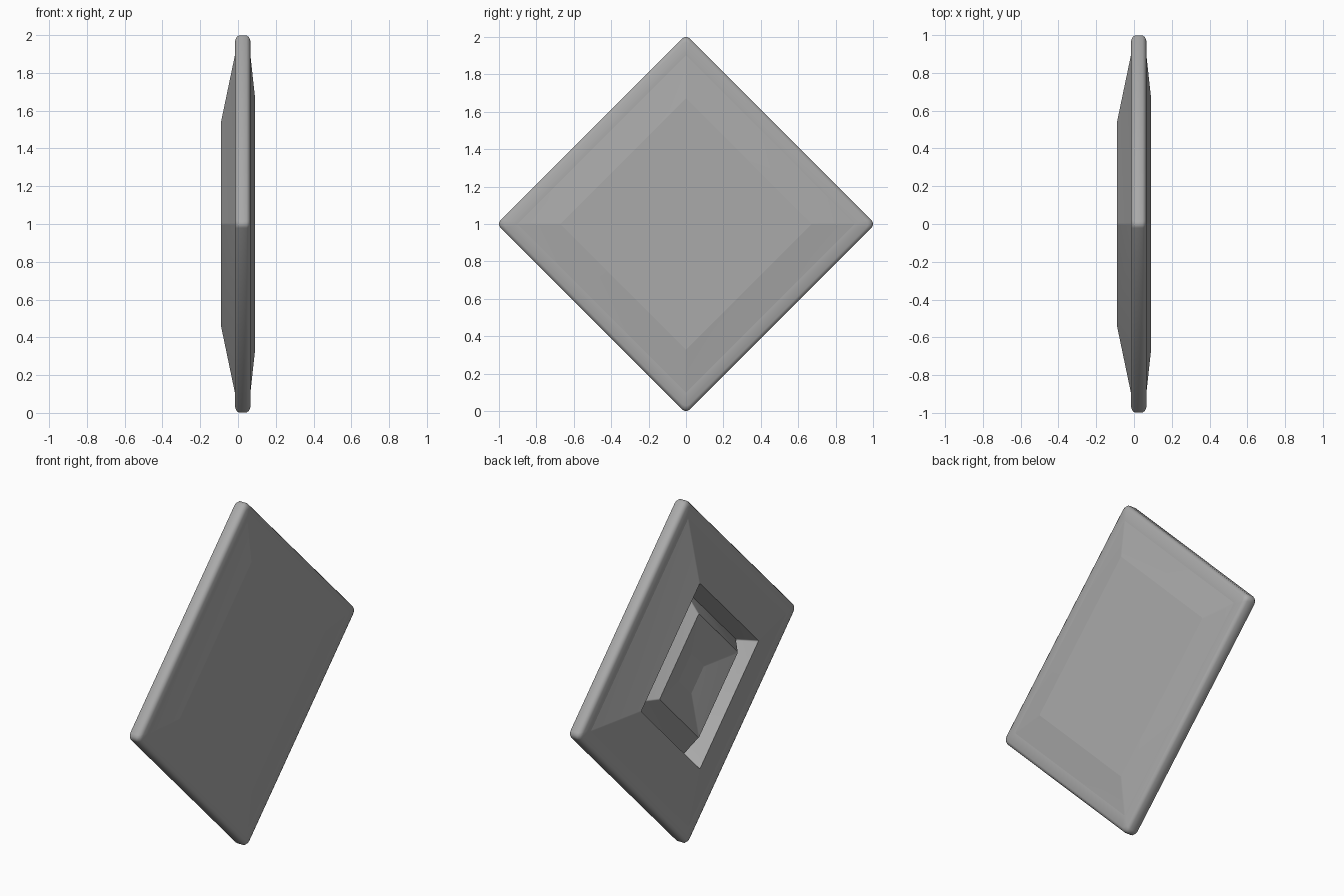
import bpy, bmesh
from math import pi, sin, cos, sqrt

cube = bpy.data.objects.get("Cube")
if cube:
    bpy.data.objects.remove(cube, do_unlink=True)

# single grey material
grey = bpy.data.materials.new("plain_grey")
grey.use_nodes = True
colour = (0.4, 0.4, 0.4, 1)
grey.diffuse_color = colour
grey.node_tree.nodes["Principled BSDF"].inputs["Base Color"].default_value = colour

RIM, CREASE = 0.03, 0.008   # corner roundings
STEPS = 3

# profile from the plain face round the rim to the recessed face: x, tip radius, rounding
profile = [
    (0.09, 0.67, CREASE),      # plain face panel
    (0.065, 0.90, CREASE),     # shallow slope
    (0.065, 0.972, RIM),       # rounded rim
    (0.058, 0.99, RIM),
    (0.045, 1.0, RIM),
    (0.005, 1.0, RIM),
    (-0.008, 0.99, RIM),
    (-0.015, 0.972, RIM),
    (-0.015, 0.90, CREASE),
    (-0.09, 0.54, CREASE),     # raised collar edge
    (0.017, 0.485, CREASE),    # bottom of the groove
    (-0.083, 0.36, CREASE),    # inner block edge
    (-0.034, 0.115, CREASE),   # sunken centre
]


def diamond_ring(bm, x, tip, fillet):
    """Ring of vertices round a diamond with softly rounded tips."""
    ring = []
    for corner in range(4):
        a = corner * pi / 2
        for i in range(STEPS + 1):
            b = a - pi / 4 + i * pi / 2 / STEPS
            y = (tip - fillet) * cos(a) + fillet * cos(b)
            z = (tip - fillet) * sin(a) + fillet * sin(b)
            ring.append(bm.verts.new((x, y, z + 1)))
    return ring


bm = bmesh.new()
rings = [diamond_ring(bm, *row) for row in profile]
count = len(rings[0])
for first, second in zip(rings, rings[1:]):
    for i in range(count):
        j = (i + 1) % count
        bm.faces.new((first[i], first[j], second[j], second[i]))
bm.faces.new(rings[0])
bm.faces.new(rings[-1])
bmesh.ops.recalc_face_normals(bm, faces=bm.faces)

# smooth over the roundings, crisp along every crease
for face in bm.faces:
    face.smooth = True
for ring, row in zip(rings, profile):
    if row[2] == CREASE:
        for i in range(count):
            bm.edges.get((ring[i], ring[(i + 1) % count])).smooth = False

mesh = bpy.data.meshes.new("diamond_panel")
bm.to_mesh(mesh)
bm.free()
mesh.materials.append(grey)
panel = bpy.data.objects.new("diamond_panel", mesh)
bpy.context.scene.collection.objects.link(panel)
